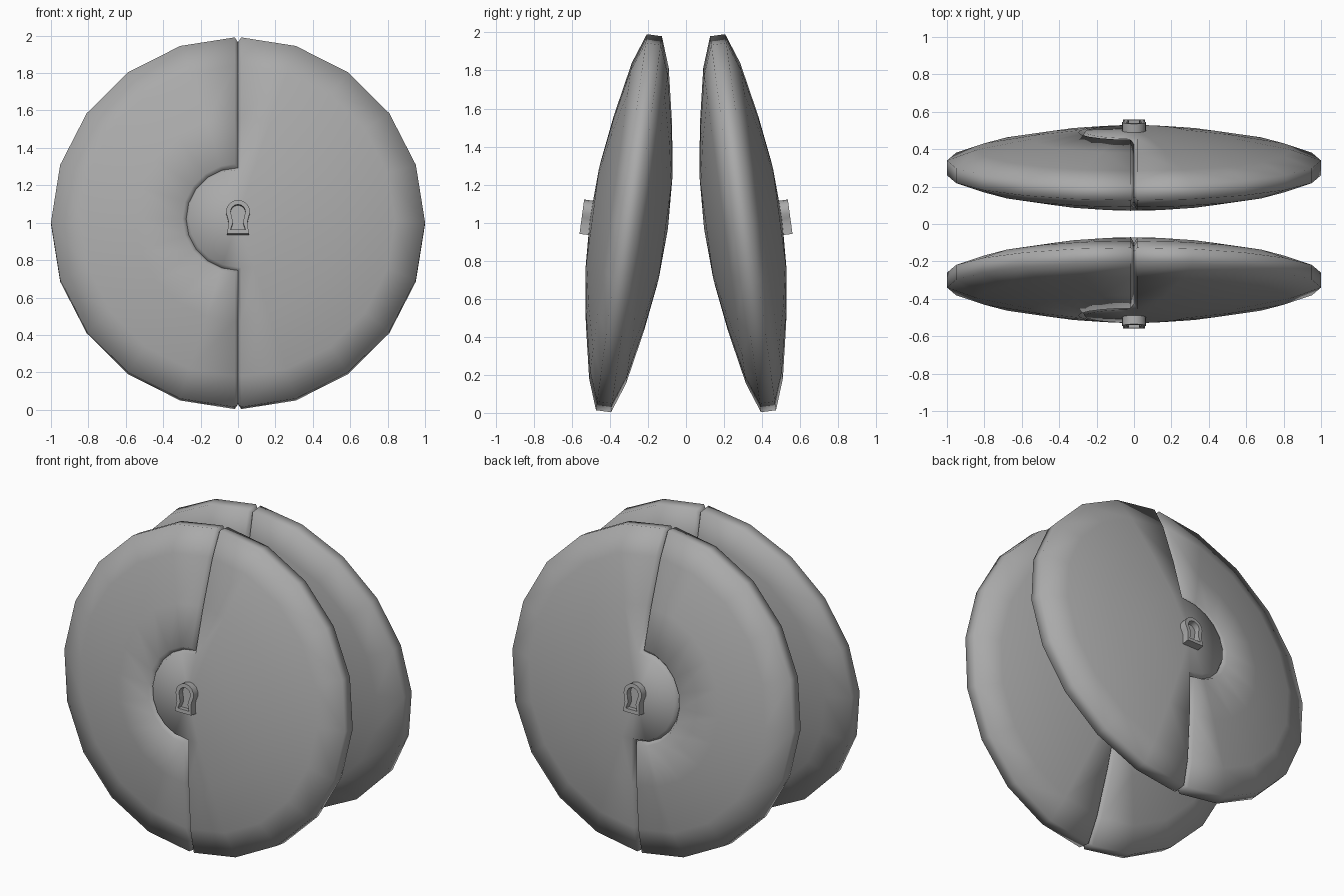
import bpy, bmesh
from math import sin, cos, pi, radians, hypot
from mathutils import Matrix

cube = bpy.data.objects.get("Cube")
if cube:
    bpy.data.objects.remove(cube, do_unlink=True)

grey = bpy.data.materials.new("grey")
grey.use_nodes = True
colour = (0.4, 0.4, 0.4, 1)
grey.diffuse_color = colour
grey.node_tree.nodes["Principled BSDF"].inputs["Base Color"].default_value = colour

TILT = Matrix.Translation((0, -0.30, 0.997)) @ Matrix.Rotation(radians(-7.7), 4, "X")
HUB = 0.28  # radius of the half-round seam


def finish(bm, name, side, smooth_angle):
    """Tilt the part into place; side -1 mirrors it to the back."""
    bm.transform(Matrix.Diagonal((1, side, 1, 1)) @ TILT)
    bmesh.ops.recalc_face_normals(bm, faces=bm.faces)
    mesh = bpy.data.meshes.new(name)
    bm.to_mesh(mesh)
    bm.free()
    mesh.materials.append(grey)
    obj = bpy.data.objects.new(name, mesh)
    bpy.context.collection.objects.link(obj)
    bpy.ops.object.select_all(action="DESELECT")
    obj.select_set(True)
    bpy.context.view_layer.objects.active = obj
    bpy.ops.object.shade_smooth_by_angle(angle=radians(smooth_angle))


def on_seam(edge):
    a, b = (v.co for v in edge.verts)
    straight = all(abs(p.x) < 1e-4 and abs(p.z) > HUB - 1e-3 for p in (a, b))
    arc = all(abs(hypot(p.x, p.z) - HUB) < 1e-3 and p.x < 1e-4 for p in (a, b))
    return straight or arc


def disc(name, side):
    # Lens profile spun around its axis
    half = [(0, .207), (HUB, .194), (.55, .155), (.84, .098), (1, .04)]
    profile = half + [(r, -n) for r, n in reversed(half)]
    bm = bmesh.new()
    verts = [bm.verts.new((r, -n, 0)) for r, n in profile]
    edges = [bm.edges.new(pair) for pair in zip(verts, verts[1:])]
    bmesh.ops.spin(bm, geom=verts + edges, cent=(0, 0, 0), axis=(0, 1, 0),
                   angle=2 * pi, steps=20)
    bmesh.ops.remove_doubles(bm, verts=bm.verts, dist=1e-4)
    bmesh.ops.recalc_face_normals(bm, faces=bm.faces)

    # Sunken seam between the two halves
    seam = [e for e in bm.edges if on_seam(e)]
    result = bmesh.ops.bevel(bm, geom=seam, offset=0.017, offset_type="OFFSET",
                             segments=2, profile=0.5, affect="EDGES")
    strip = set(result["faces"])
    bm.normal_update()
    middle = [v for v in bm.verts if v.link_faces and all(f in strip for f in v.link_faces)]
    moves = [(v, v.normal * 0.03) for v in middle]
    for v, move in moves:
        v.co -= move
    finish(bm, name, side, 80)


def keyhole(radius, centre, waist, foot, bottom):
    """Outline with a round head, narrow waist and flared foot."""
    head = [(radius * cos(t), centre + radius * sin(t))
            for t in (radians(-30 + 24 * i) for i in range(11))]
    return head + [(-waist, -0.03), (-foot, bottom), (foot, bottom), (waist, -0.03)]


def lock(name, side):
    outer = keyhole(0.064, 0.028, 0.05, 0.058, -0.09)
    inner = keyhole(0.040, 0.028, 0.027, 0.040, -0.068)
    bm = bmesh.new()
    loops = [[bm.verts.new((x, -depth, z)) for x, z in shape]
             for shape, depth in ((outer, .17), (outer, .25), (inner, .25), (inner, .212))]
    for a, b in zip(loops, loops[1:]):
        for i in range(len(a)):
            j = (i + 1) % len(a)
            bm.faces.new((a[i], a[j], b[j], b[i]))
    bm.faces.new(loops[0])
    bm.faces.new(loops[-1])
    finish(bm, name, side, 35)


for place, side in (("front", 1), ("back", -1)):
    disc(place + "_disc", side)
    lock(place + "_keyhole", side)
